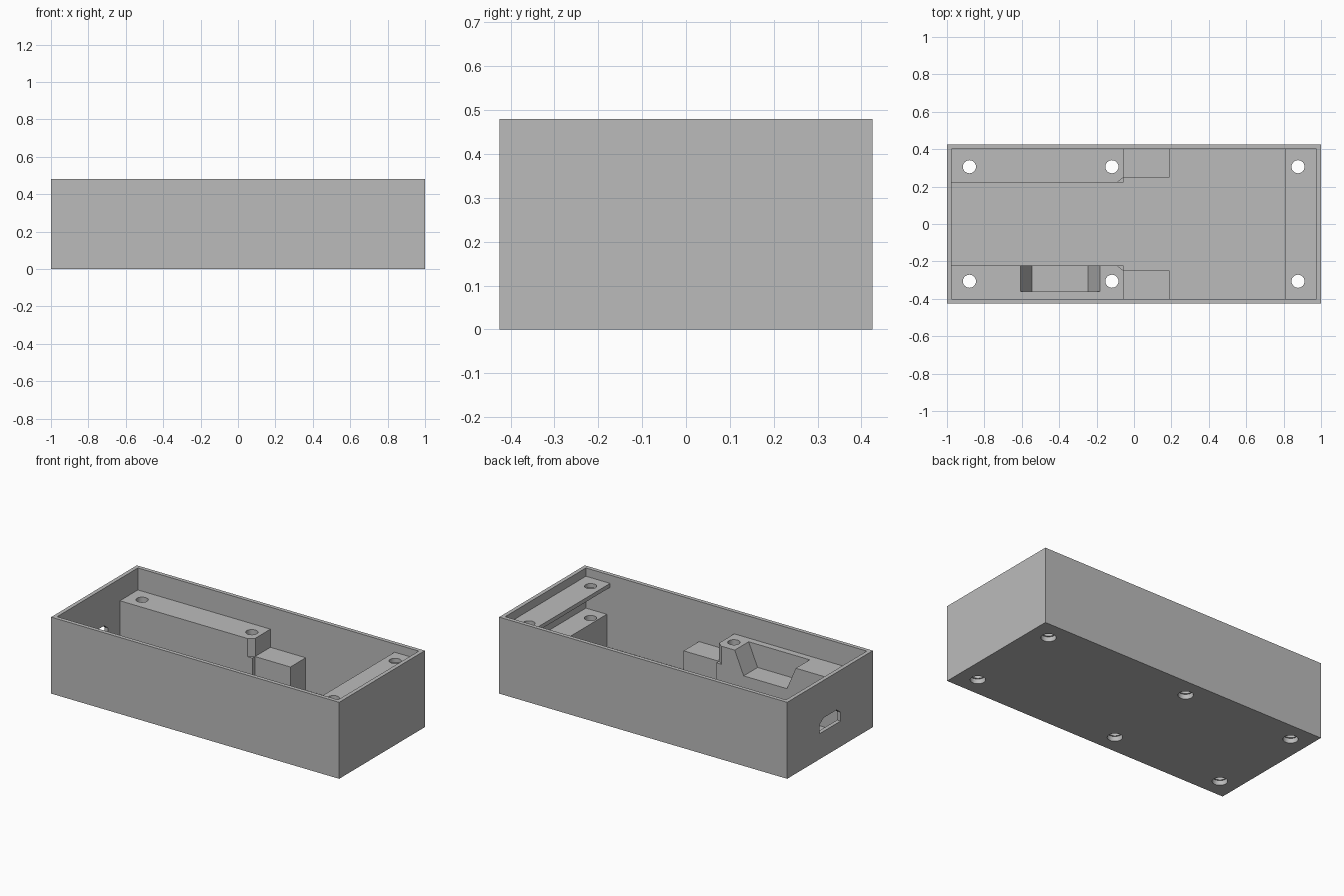
import bpy
import bmesh
from mathutils import Vector

if "Cube" in bpy.data.objects:
    bpy.data.objects.remove(bpy.data.objects["Cube"])

# Overall sizes
HX, HY, HEIGHT = 1.0, 0.425, 0.48
WALL = FLOOR = 0.025
IX, IY = HX - WALL, HY - WALL
LEDGE_Z, RAIL_Z = 0.228, 0.342
HOLES = [(x, s * 0.306) for x in (-0.88, -0.118, 0.877) for s in (-1, 1)]

grey = bpy.data.materials.new("plain_grey")
grey.use_nodes = True
grey.diffuse_color = (0.5, 0.5, 0.5, 1)
grey.node_tree.nodes["Principled BSDF"].inputs["Base Color"].default_value = (0.5, 0.5, 0.5, 1)


def finish(name, bm):
    bmesh.ops.recalc_face_normals(bm, faces=bm.faces)
    mesh = bpy.data.meshes.new(name)
    bm.to_mesh(mesh)
    bm.free()
    mesh.materials.append(grey)
    obj = bpy.data.objects.new(name, mesh)
    bpy.context.scene.collection.objects.link(obj)
    return obj


def prism(name, outline, axis, start, end):
    """Extrude a 2D outline along x, y or z."""
    bm = bmesh.new()
    points = []
    for a, b in outline:
        co = [a, b]
        co.insert(axis, start)
        points.append(bm.verts.new(co))
    face = bm.faces.new(points)
    step = Vector((0, 0, 0))
    step[axis] = end - start
    grown = bmesh.ops.extrude_face_region(bm, geom=[face])["geom"]
    verts = [g for g in grown if isinstance(g, bmesh.types.BMVert)]
    bmesh.ops.translate(bm, verts=verts, vec=step)
    return finish(name, bm)


def box(name, x0, x1, y0, y1, z0, z1):
    return prism(name, [(x0, y0), (x1, y0), (x1, y1), (x0, y1)], 2, z0, z1)


def drills(name, radius, z0, z1):
    """One cylinder at every screw position."""
    bm = bmesh.new()
    for x, y in HOLES:
        made = bmesh.ops.create_cone(bm, cap_ends=True, segments=32, radius1=radius,
                                     radius2=radius, depth=z1 - z0)
        bmesh.ops.translate(bm, verts=made["verts"], vec=(x, y, (z0 + z1) / 2))
    return finish(name, bm)


def combine(obj, other, operation):
    """Apply a boolean and keep the result as the object's mesh."""
    mod = obj.modifiers.new(operation, "BOOLEAN")
    mod.operation, mod.object, mod.solver = operation, other, "EXACT"
    graph = bpy.context.evaluated_depsgraph_get()
    graph.update()
    mesh = bpy.data.meshes.new_from_object(obj.evaluated_get(graph))
    obj.modifiers.clear()
    obj.data = mesh


# Cutters
bores = drills("bore_cutter", 0.035, -0.1, 0.6)
recesses = drills("recess_cutter", 0.043, -0.1, 0.03)
cavity = box("cavity_cutter", -IX, IX, -IY, IY, FLOOR, 0.6)
port = prism("port_cutter", [(-0.105, 0.16), (0.105, 0.16), (0.105, 0.215),
                             (0.065, 0.245), (-0.065, 0.245), (-0.105, 0.215)],
             0, -1.1, -0.95)
pocket = prism("pocket_cutter", [(-0.545, 0.197), (-0.245, 0.197), (-0.183, RAIL_Z),
                                 (-0.183, 0.4), (-0.607, 0.4), (-0.607, RAIL_Z)],
               1, -0.36, -0.15)

# Open case with a connector port in one end
case = box("case", -HX, HX, -HY, HY, 0, HEIGHT)
combine(case, cavity, "DIFFERENCE")
combine(case, port, "DIFFERENCE")
parts = [case]

# Mirrored side rails: long raised block with a clipped corner, then a low ledge
for side, name in ((1, "back_rail"), (-1, "front_rail")):
    low = [(-IX, IY), (0.19, IY), (0.19, 0.248), (-0.055, 0.248), (-0.055, 0.222), (-IX, 0.222)]
    high = [(-IX, IY), (-0.055, IY), (-0.055, 0.25), (-0.09, 0.222), (-IX, 0.222)]
    rail = prism(name, [(x, side * y) for x, y in low], 2, FLOOR, LEDGE_Z)
    top = prism("rail_top", [(x, side * y) for x, y in high], 2, LEDGE_Z, RAIL_Z)
    combine(rail, top, "UNION")
    bpy.data.objects.remove(top)
    if side < 0:
        combine(rail, pocket, "DIFFERENCE")
    parts.append(rail)

# End support and the thin bridge above it
parts.append(box("end_support", 0.83, IX, -IY, IY, FLOOR, LEDGE_Z))
parts.append(box("end_bridge", 0.807, IX, -IY, IY, 0.403, 0.428))

# Screw holes with recesses underneath
for part in parts:
    combine(part, bores, "DIFFERENCE")
    combine(part, recesses, "DIFFERENCE")

for cutter in (bores, recesses, cavity, port, pocket):
    bpy.data.objects.remove(cutter)

# Smooth hole walls, sharp edges
for obj in bpy.context.scene.objects:
    obj.select_set(obj in parts)
bpy.context.view_layer.objects.active = case
bpy.ops.object.shade_smooth_by_angle(angle=0.5)
